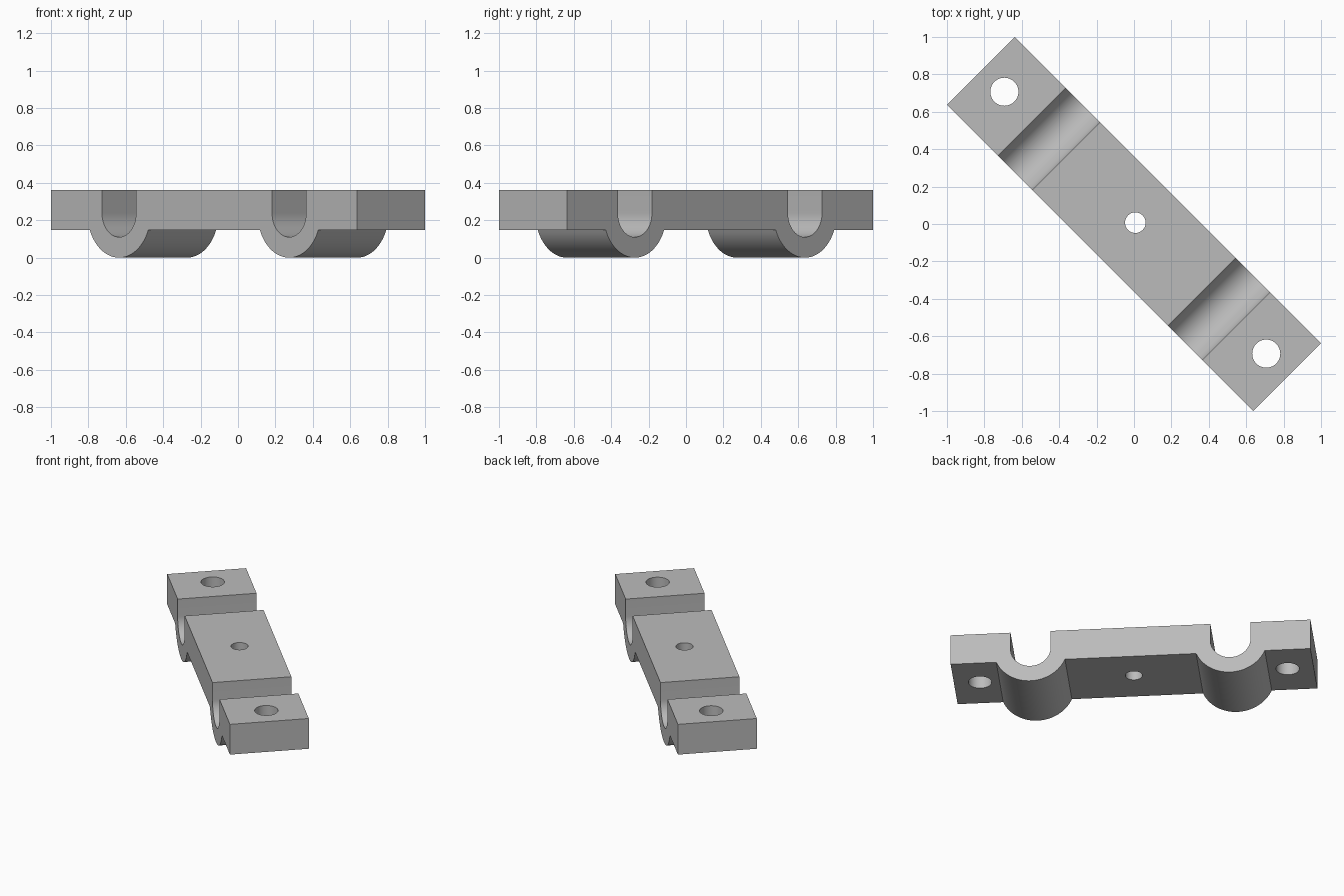
import bpy, bmesh
from math import sin, cos, pi, asin, radians
from mathutils import Matrix

cube = bpy.data.objects.get("Cube")
if cube:
    bpy.data.objects.remove(cube, do_unlink=True)

HALF_LEN, HALF_WID = 1.1575, 0.2567
BOTTOM, TOP = 0.148, 0.362
GROOVE_U, GROOVE_Z = 0.643, 0.239
R_IN, R_OUT = 0.129, 0.239
TURN = Matrix.Rotation(radians(-45), 4, 'Z')

metal = bpy.data.materials.new("plain grey")
metal.use_nodes = True
GREY = (0.5, 0.5, 0.5, 1)
metal.diffuse_color = GREY
metal.node_tree.nodes["Principled BSDF"].inputs["Base Color"].default_value = GREY


def arc(u, radius, start, end, steps=32):
    return [(u + radius * cos(start + (end - start) * i / steps),
             GROOVE_Z + radius * sin(start + (end - start) * i / steps))
            for i in range(steps + 1)]


def add_object(name, bm):
    bmesh.ops.recalc_face_normals(bm, faces=bm.faces)
    mesh = bpy.data.meshes.new(name)
    bm.to_mesh(mesh)
    bm.free()
    mesh.materials.append(metal)
    obj = bpy.data.objects.new(name, mesh)
    bpy.context.collection.objects.link(obj)
    obj.matrix_world = TURN
    return obj


# Side profile: top edge with two U slots, underside with two round saddles
profile = [(-HALF_LEN, TOP)]
for u in (-GROOVE_U, GROOVE_U):
    profile += [(u - R_IN, TOP)] + arc(u, R_IN, pi, 2 * pi) + [(u + R_IN, TOP)]
profile += [(HALF_LEN, TOP), (HALF_LEN, BOTTOM)]
dip = asin((GROOVE_Z - BOTTOM) / R_OUT)
for u in (GROOVE_U, -GROOVE_U):
    profile += arc(u, R_OUT, -dip, dip - pi)
profile.append((-HALF_LEN, BOTTOM))

# Clamp bar, extruded across its width
bm = bmesh.new()
side = bm.faces.new([bm.verts.new((u, -HALF_WID, z)) for u, z in profile])
extruded = bmesh.ops.extrude_face_region(bm, geom=[side])["geom"]
bmesh.ops.translate(bm, vec=(0, 2 * HALF_WID, 0),
                    verts=[v for v in extruded if isinstance(v, bmesh.types.BMVert)])
bar = add_object("clamp_bar", bm)

# Screw holes: two large at the ends, one small in the middle
bm = bmesh.new()
for u, radius in ((-0.99, 0.075), (0, 0.055), (0.99, 0.075)):
    bmesh.ops.create_cone(bm, cap_ends=True, segments=48, radius1=radius, radius2=radius,
                          depth=1, matrix=Matrix.Translation((u, 0.01, 0.25)))
cutter = add_object("hole_cutter", bm)
cutter.hide_render = True
cutter.hide_viewport = True

cut = bar.modifiers.new("screw_holes", 'BOOLEAN')
cut.operation = 'DIFFERENCE'
cut.solver = 'EXACT'
cut.object = cutter

# Bake the holes, then smooth the curved walls only
bpy.context.view_layer.update()
graph = bpy.context.evaluated_depsgraph_get()
finished = bpy.data.meshes.new_from_object(bar.evaluated_get(graph))
bar.modifiers.clear()
bar.data = finished
bpy.data.objects.remove(cutter, do_unlink=True)
bpy.ops.object.select_all(action='DESELECT')
bar.select_set(True)
bpy.context.view_layer.objects.active = bar
bpy.ops.object.shade_smooth_by_angle(angle=radians(30))
